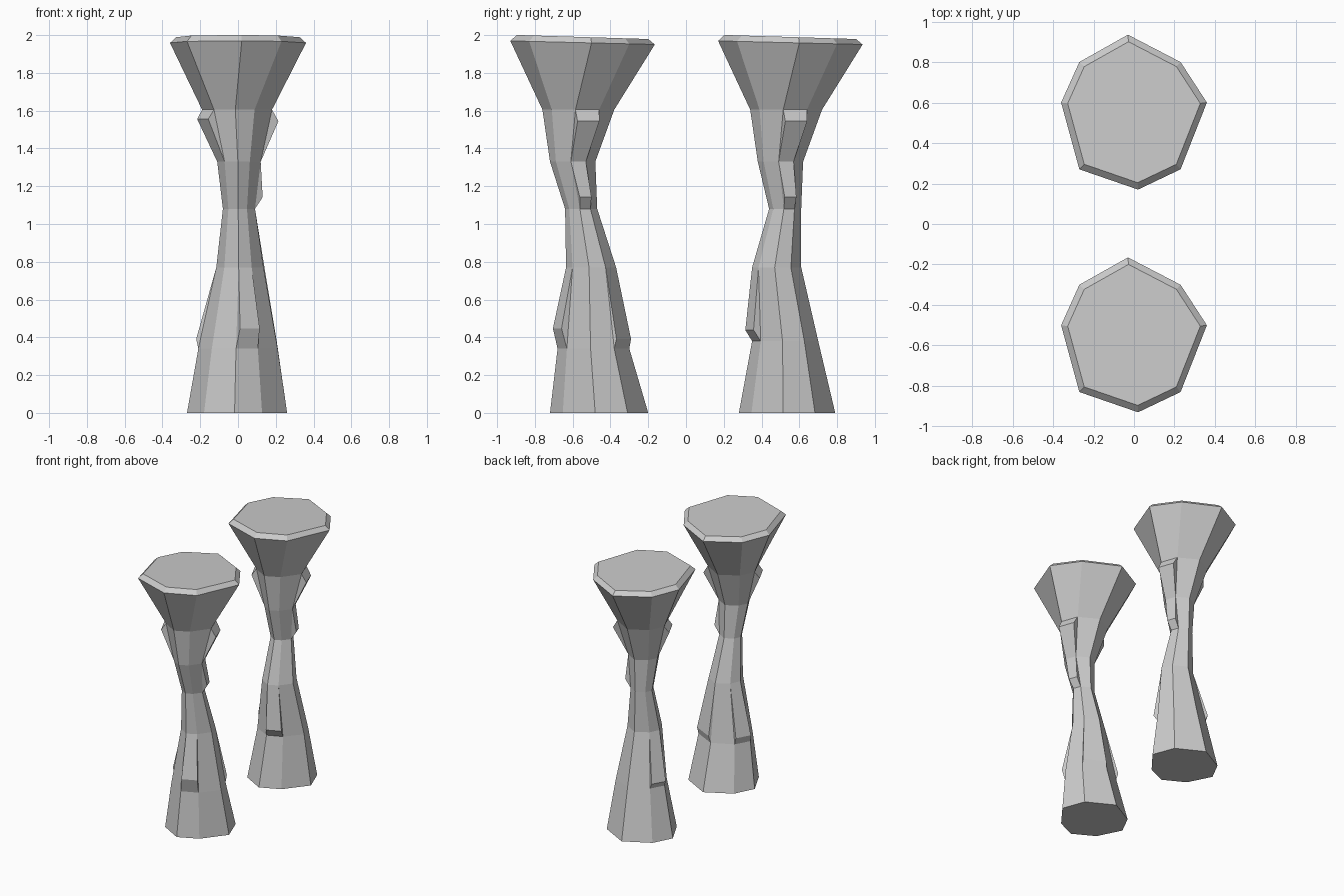
import bpy, bmesh
from mathutils import Vector

if "Cube" in bpy.data.objects:
    bpy.data.objects.remove(bpy.data.objects["Cube"])

# Octagonal cross-sections, counter-clockwise from the front corner
BODY = [(-.05, -1), (.5, -.74), (1, -.08), (.76, .58), (0, 1), (-.72, .6), (-1, .04), (-.66, -.65)]
CAP = [(.02, -.38), (.23, -.28), (.36, .05), (.23, .25), (-.03, .385), (-.27, .25), (-.36, .05), (-.27, -.28)]


def ring(z, x0, x1, y0, y1):
    return [Vector(((x0 + x1) / 2 + u * (x1 - x0) / 2,
                    (y0 + y1) / 2 + v * (y1 - y0) / 2, z)) for u, v in BODY]


def add_wedge(bm, lo, hi, col, t, out):
    """Rock ledge lying on one facet, jutting out most at height fraction t."""
    n = (col + 1) % 8
    edge = hi[n] - hi[col]
    normal = Vector((edge.y, -edge.x, 0)).normalized()
    pts = [lo[col], lo[n], hi[col], hi[n]]
    pts += [lo[i].lerp(hi[i], t) + normal * out for i in (col, n)]
    verts = [bm.verts.new(p) for p in pts]
    a, b, c, d, e, f = verts
    for face in ((a, b, f, e), (e, f, d, c), (a, e, c), (b, d, f), (a, c, d, b)):
        bm.faces.new(face)


def pillar(name, y, profile, ledges):
    bm = bmesh.new()
    rings = [ring(*p) for p in profile]
    # Flared head with a slightly tilted, chamfered top
    rings.append([Vector((u, v, 1.96 - .025 * v)) for u, v in CAP])
    rings.append([Vector((u * .91, v * .91, 1.99 - .028 * v)) for u, v in CAP])
    loops = [[bm.verts.new(p) for p in r] for r in rings]
    for lo, hi in zip(loops, loops[1:]):
        for i in range(8):
            n = (i + 1) % 8
            bm.faces.new((lo[i], lo[n], hi[n], hi[i]))
    bm.faces.new(loops[0][::-1])
    bm.faces.new(loops[-1])
    # Ledges
    for seg, col, t, out in ledges:
        add_wedge(bm, rings[seg], rings[seg + 1], col, t, out)
    bmesh.ops.recalc_face_normals(bm, faces=bm.faces)
    me = bpy.data.meshes.new(name)
    bm.to_mesh(me)
    bm.free()
    ob = bpy.data.objects.new(name, me)
    ob.location.y = y
    bpy.context.collection.objects.link(ob)


# Shared upper part: z, x range, y range
upper = [(1.33, -.11, .12, -.17, .07), (1.605, -.19, .18, -.21, .17)]
upper_ledges = [(4, 2, .78, .05), (4, 6, .82, .045), (3, 2, .25, .035)]

# Front pillar: foot leans backward
pillar("front_pillar", -.55, [
    (0, -.27, .26, -.17, .35), (.34, -.21, .21, -.13, .25),
    (.77, -.115, .135, -.085, .18), (1.08, -.08, .09, -.09, .08)] + upper,
    upper_ledges + [(1, 0, .25, .04), (1, 3, .12, .02), (1, 5, .12, .025)])

# Back pillar: foot leans forward
pillar("back_pillar", .55, [
    (0, -.27, .26, -.27, .24), (.38, -.19, .205, -.20, .15),
    (.77, -.115, .14, -.20, .06), (1.08, -.08, .09, -.11, .06)] + upper,
    upper_ledges + [(1, 0, .15, .04), (1, 5, .1, .025)])
